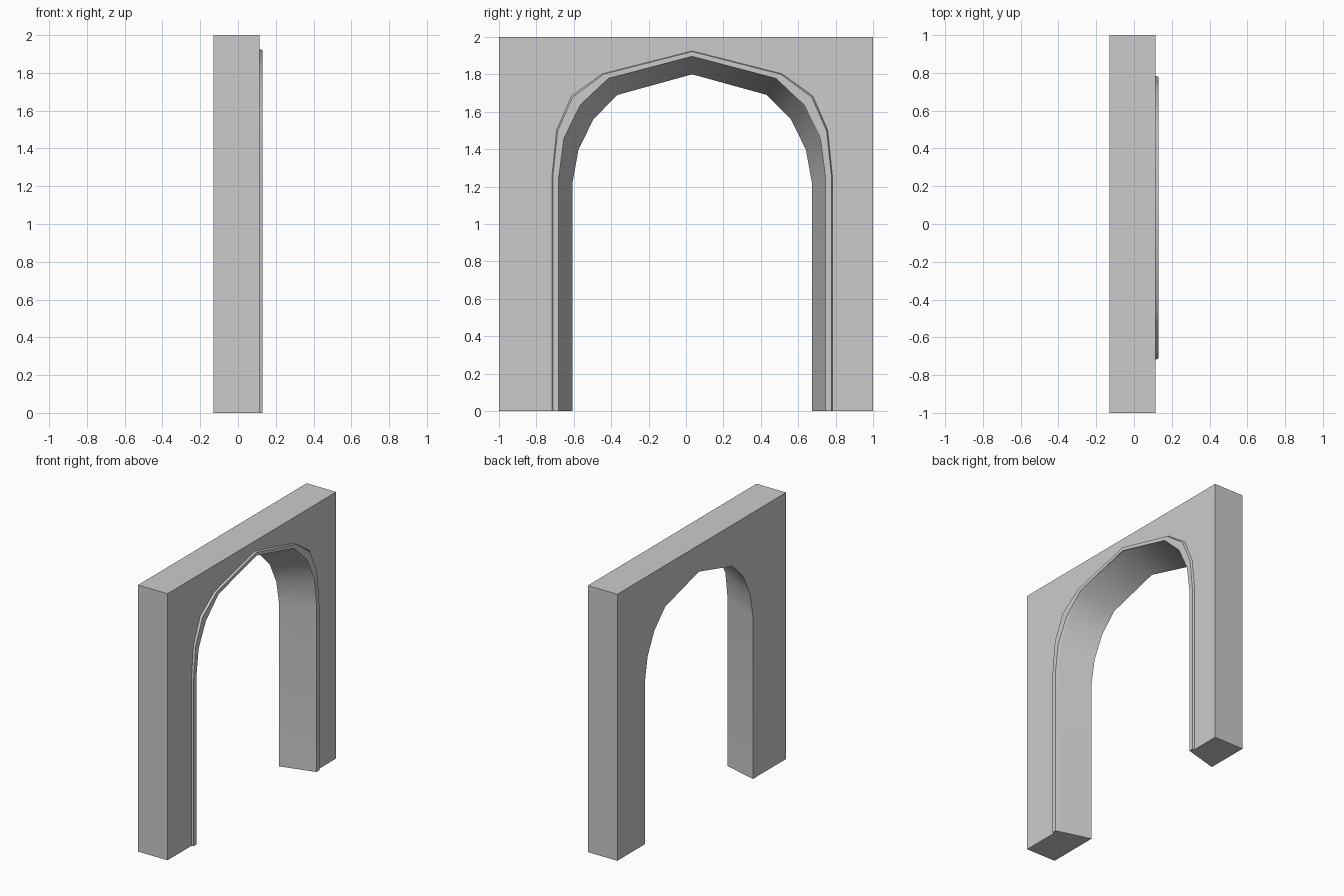
import bpy, bmesh, math

if "Cube" in bpy.data.objects:
    bpy.data.objects.remove(bpy.data.objects["Cube"])

CY = 0.033                      # centre line of the opening
BACK, FACE, RIM = -0.13, 0.115, 0.13

# half profiles (distance from centre line, height), foot to apex
TRIM = [(.75, 0), (.75, 1.25), (.724, 1.503), (.645, 1.684), (.479, 1.803), (0, 1.925)]
FRONT = [(.708, 0), (.708, 1.25), (.68, 1.453), (.592, 1.63), (.443, 1.775), (0, 1.892)]
REAR = [(.64, 0), (.64, 1.219), (.608, 1.396), (.528, 1.56), (.399, 1.69), (0, 1.80)]


def ring(half, x):
    """Mirror a half profile into a full arch lying in the plane x."""
    pts = [(-w, z) for w, z in half] + [(w, z) for w, z in half[-2::-1]]
    return [(x, CY + w, z) for w, z in pts]


def blend(a, b, t):
    return [(p + (q - p) * t, r + (s - r) * t) for (p, r), (q, s) in zip(a, b)]


def strip(bm, a, b):
    for i in range(len(a) - 1):
        bm.faces.new((a[i], a[i + 1], b[i + 1], b[i]))


def finish(bm, name):
    bmesh.ops.recalc_face_normals(bm, faces=bm.faces)
    mesh = bpy.data.meshes.new(name)
    bm.to_mesh(mesh)
    bm.free()
    obj = bpy.data.objects.new(name, mesh)
    bpy.context.collection.objects.link(obj)
    bpy.ops.object.select_all(action='DESELECT')
    obj.select_set(True)
    bpy.context.view_layer.objects.active = obj
    bpy.ops.object.shade_smooth_by_angle(angle=math.radians(30))


# wall with a splayed opening, wider at the front
bm = bmesh.new()
add = lambda pts: [bm.verts.new(p) for p in pts]
edge = [(-1, 0), (-1, 2), (1, 2), (1, 0)]
out_f = add([(FACE, y, z) for y, z in edge])
out_b = add([(BACK, y, z) for y, z in edge])
in_f, in_b = add(ring(FRONT, FACE)), add(ring(REAR, BACK))
strip(bm, out_f, out_b)
strip(bm, in_f, in_b)
bm.faces.new(out_f + in_f[::-1])
bm.faces.new(out_b + in_b[::-1])
for k in (0, -1):               # feet of the piers
    bm.faces.new((out_f[k], in_f[k], in_b[k], out_b[k]))
finish(bm, "arch_wall")

# raised moulding around the opening, with slightly sloped sides
bm = bmesh.new()
section = [(0, FACE), (.12, RIM), (.88, RIM), (1, FACE)]
rings = [[bm.verts.new(p) for p in ring(blend(TRIM, FRONT, t), x)] for t, x in section]
for a, b in zip(rings, rings[1:] + rings[:1]):
    strip(bm, a, b)
for k in (0, -1):
    bm.faces.new([r[k] for r in rings])
finish(bm, "arch_trim")
